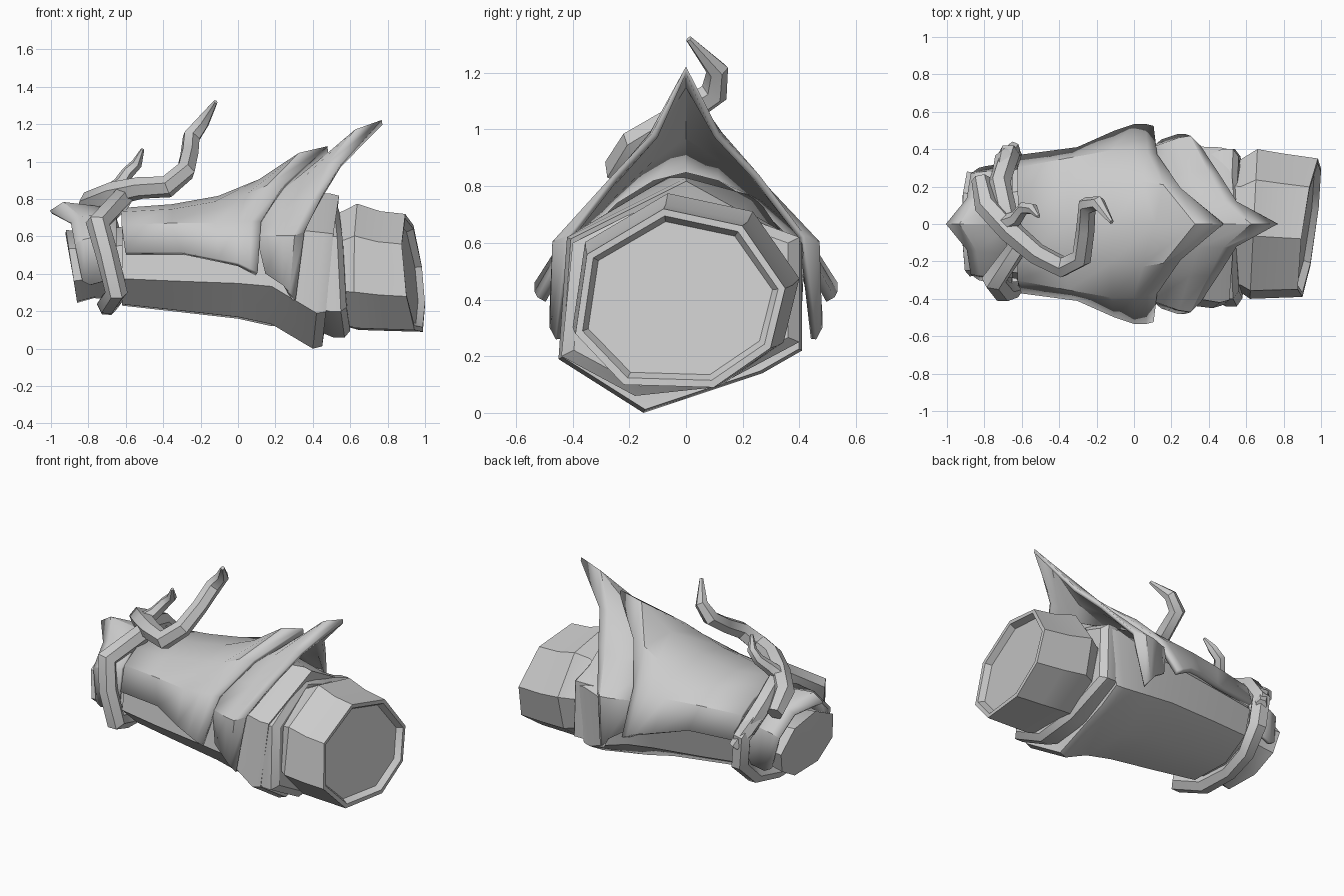
import bpy, bmesh, math
from mathutils import Vector

cube = bpy.data.objects.get("Cube")
if cube:
    bpy.data.objects.remove(cube, do_unlink=True)

grey = bpy.data.materials.new("plain grey")
grey.use_nodes = True
COLOUR = (0.6, 0.6, 0.6, 1)
grey.diffuse_color = COLOUR
grey.node_tree.nodes["Principled BSDF"].inputs["Base Color"].default_value = COLOUR

# Irregular eight-sided section shared by the sleeve, wrist and cuff
SECTION = [(-.54, -.97), (.32, -1), (.86, -.56), (1, .11),
           (.59, .81), (-.16, 1), (-.89, .49), (-1, -.4)]


def ring(x, half, low, high, yc=0, lean_y=0, lean_z=0):
    mid, rise = (low + high) / 2, (high - low) / 2
    return [(x + lean_y * u + lean_z * v, yc + half * u, mid + rise * v) for u, v in SECTION]


def activate(ob):
    bpy.ops.object.select_all(action='DESELECT')
    ob.select_set(True)
    bpy.context.view_layer.objects.active = ob


def skin(name, rows, closed, angle=35):
    """Join rows of points with quads; closed rows become a capped tube."""
    bm = bmesh.new()
    vs = [[bm.verts.new(p) for p in row] for row in rows]
    n = len(rows[0])
    for a, b in zip(vs, vs[1:]):
        for i in range(n if closed else n - 1):
            j = (i + 1) % n
            bm.faces.new((a[i], a[j], b[j], b[i]))
    if closed:
        bm.faces.new(vs[0])
        bm.faces.new(vs[-1])
    bmesh.ops.recalc_face_normals(bm, faces=bm.faces)
    me = bpy.data.meshes.new(name)
    bm.to_mesh(me)
    bm.free()
    me.materials.append(grey)
    ob = bpy.data.objects.new(name, me)
    bpy.context.collection.objects.link(ob)
    activate(ob)
    bpy.ops.object.shade_smooth_by_angle(angle=math.radians(angle))
    return ob


def plate(name, rows, thick):
    """Arched plate: each row runs from the ridge to the left edge and is mirrored."""
    full = [[(x, -y, z) for x, y, z in reversed(row[1:])] + row for row in rows]
    ob = skin(name, full, False, 28)
    mod = ob.modifiers.new("thickness", 'SOLIDIFY')
    mod.thickness = thick
    mod.offset = 0


def vine(name, points, cyclic=False):
    """Angular tapering branch through (x, y, z, radius) points."""
    cu = bpy.data.curves.new(name, 'CURVE')
    cu.dimensions = '3D'
    cu.bevel_depth = 1
    cu.bevel_resolution = 1
    cu.use_fill_caps = True
    sp = cu.splines.new('POLY')
    sp.points.add(len(points) - 1)
    sp.use_cyclic_u = cyclic
    for p, (x, y, z, r) in zip(sp.points, points):
        p.co = (x, y, z, 1)
        p.radius = r
    cu.materials.append(grey)
    ob = bpy.data.objects.new(name, cu)
    bpy.context.collection.objects.link(ob)
    activate(ob)
    bpy.ops.object.convert(target='MESH')
    bpy.ops.object.shade_smooth_by_angle(angle=math.radians(40))


# Sleeve, ending in a pointed hem
hem = [(.40, -.15, .0), (.42, .27, .14), (.42, .41, .22), (.46, .41, .6),
       (.48, .2, .72), (.49, 0, .83), (.46, -.42, .62), (.42, -.45, .19)]


def shrunk(pts, dx, factor):
    c = sum((Vector(p) for p in pts), Vector()) / len(pts)
    return [(p[0] + dx, c.y + (p[1] - c.y) * factor, c.z + (p[2] - c.z) * factor) for p in pts]


skin("sleeve", [
    ring(-.62, .27, .27, .66),
    ring(-.62, .33, .23, .71),
    ring(-.35, .37, .20, .74),
    ring(0, .41, .16, .79),
    ring(.18, .42, .12, .83),
    hem,
    shrunk(hem, .05, .97),
    shrunk(hem, .04, .85)], True)

# Collar band between the hem and the cuff
band = [(.57, -.18, .06), (.57, .1, .09), (.54, .4, .25), (.53, .4, .62),
        (.52, .18, .70), (.51, -.04, .78), (.53, -.4, .6), (.55, -.44, .2)]
skin("collar_band", [shrunk(band, -.12, .93), shrunk(band, -.06, 1), band,
                     shrunk(band, .03, .9)], True)

# Cuff with a recessed end
LEAN = dict(lean_y=.05, lean_z=-.035)
skin("cuff", [
    ring(.48, .36, .13, .70),
    ring(.57, .355, .12, .74, -.01),
    ring(.64, .40, .10, .775, 0, .02),
    ring(.78, .385, .095, .735, -.01, .03, -.015),
    ring(.937, .37, .09, .72, -.02, **LEAN),
    ring(.937, .345, .115, .695, -.02, **LEAN),
    ring(.90, .325, .135, .675, -.02, **LEAN)], True)

# Wrist end
skin("wrist", [
    ring(-.892, .25, .27, .61, 0, 0, -.03),
    ring(-.89, .28, .245, .635, 0, 0, -.03),
    ring(-.78, .27, .27, .62, 0, 0, -.01),
    ring(-.58, .30, .26, .66)], True)

# Pointed leaf plate over the wrist
plate("wrist_plate", [
    [(-1, 0, .73), (-.89, .13, .67), (-.87, .26, .56), (-.83, .29, .36)],
    [(-.93, 0, .775), (-.84, .14, .70), (-.82, .27, .58), (-.79, .30, .34)],
    [(-.65, 0, .74), (-.65, .16, .71), (-.65, .28, .62), (-.65, .32, .38)]], .02)

# Long upper plate with a raised tip and flared lower corners
plate("upper_plate", [
    [(-.62, 0, .735), (-.62, .17, .715), (-.62, .29, .65), (-.60, .355, .51)],
    [(-.35, 0, .755), (-.35, .2, .73), (-.35, .34, .66), (-.30, .395, .51)],
    [(-.1, 0, .80), (-.12, .2, .77), (-.12, .38, .66), (-.1, .485, .47)],
    [(.12, 0, .89), (.05, .22, .81), (0, .38, .67), (0, .52, .45)],
    [(.33, 0, 1.03), (.16, .2, .86), (.07, .37, .67), (.06, .52, .42)],
    [(.48, 0, 1.065), (.25, .18, .87), (.12, .36, .67), (.1, .51, .40)]], .035)

# Tall pointed plate behind it
plate("spike_plate", [
    [(.1, 0, .86), (.1, .12, .83), (.1, .25, .75), (.1, .4, .6), (.15, .44, .4)],
    [(.42, 0, .98), (.35, .12, .9), (.3, .27, .76), (.24, .45, .6), (.24, .47, .34)],
    [(.63, 0, 1.16), (.48, .12, .98), (.4, .27, .8), (.3, .46, .6), (.27, .47, .30)],
    [(.77, 0, 1.21), (.55, .11, .98), (.46, .25, .83), (.35, .41, .62), (.3, .45, .26)]], .025)

# Branch looped around the wrist
vine("wrist_vine", [
    (-.62, -.12, .80, .06), (-.75, -.30, .67, .065), (-.70, -.36, .5, .06),
    (-.65, -.35, .30, .06), (-.70, -.18, .235, .055), (-.70, .05, .225, .05),
    (-.67, .24, .26, .055), (-.65, .36, .38, .06), (-.67, .37, .56, .06),
    (-.72, .22, .73, .06), (-.68, .04, .79, .06)], True)

# Long curling horn
vine("long_horn", [
    (-.82, .24, .70, .05), (-.79, .1, .78, .065), (-.66, -.04, .83, .065),
    (-.52, -.16, .86, .06), (-.38, -.23, .865, .06), (-.28, -.18, .95, .055),
    (-.26, -.03, 1.04, .05), (-.25, .10, 1.13, .05), (-.19, .11, 1.21, .04),
    (-.12, .01, 1.32, .012)])

# Short curling horn
vine("short_horn", [
    (-.70, .0, .82, .05), (-.63, .03, .88, .04), (-.59, .085, .94, .035),
    (-.54, .08, .99, .03), (-.51, .04, 1.065, .01)])

# Side offshoot at the back of the wrist
vine("side_shoot", [
    (-.72, .2, .72, .05), (-.69, .35, .60, .055), (-.64, .41, .50, .035)])
